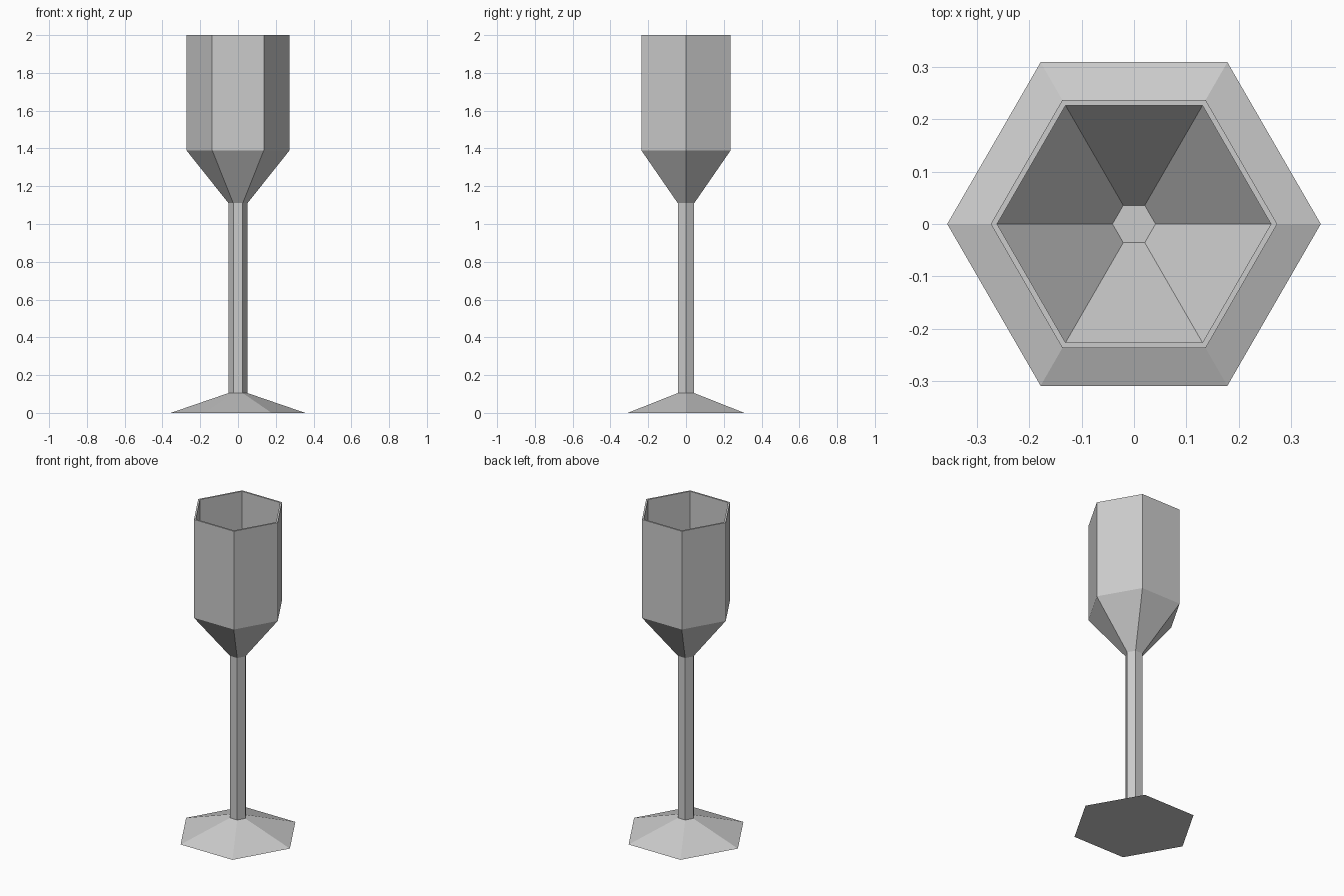
import bpy, bmesh
from math import cos, sin, pi

if "Cube" in bpy.data.objects:
    bpy.data.objects.remove(bpy.data.objects["Cube"])

SIDES = 6


def lathe(name, profile, cap_start=False, cap_end=False):
    """Sweep a (radius, height) profile around z with six flat sides."""
    bm = bmesh.new()
    rings = [[bm.verts.new((r * cos(2 * pi * i / SIDES), r * sin(2 * pi * i / SIDES), z))
              for i in range(SIDES)] for r, z in profile]
    for a, b in zip(rings, rings[1:]):
        for i in range(SIDES):
            j = (i + 1) % SIDES
            bm.faces.new((a[i], a[j], b[j], b[i]))
    if cap_start:
        bm.faces.new(rings[0][::-1])
    if cap_end:
        bm.faces.new(rings[-1])
    mesh = bpy.data.meshes.new(name)
    bm.to_mesh(mesh)
    bm.free()
    obj = bpy.data.objects.new(name, mesh)
    bpy.context.collection.objects.link(obj)
    return obj


STEM_R, FOOT_TOP, STEM_TOP = 0.05, 0.105, 1.11

# Sloping foot with a closed underside
lathe("foot", [(0.356, 0), (STEM_R, FOOT_TOP)], cap_start=True)

# Straight stem
lathe("stem", [(STEM_R, FOOT_TOP), (STEM_R, STEM_TOP)])

# Hollow bowl: outside up, over the rim, then inside down to the floor
lathe("bowl", [(STEM_R, STEM_TOP), (0.273, 1.39), (0.273, 2.0),
               (0.261, 2.0), (0.261, 1.395), (0.041, 1.12)], cap_end=True)
